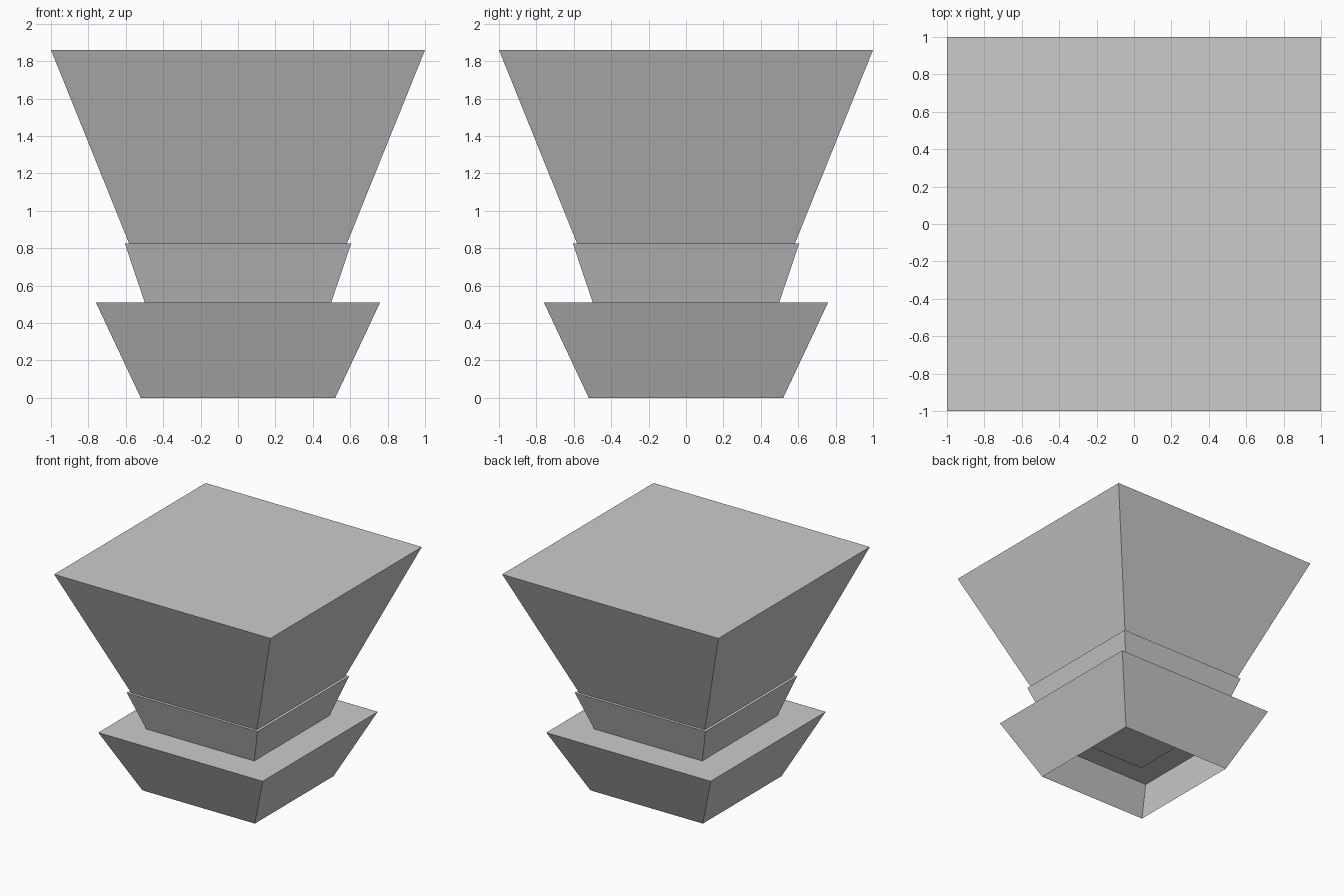
import bpy, bmesh

if "Cube" in bpy.data.objects:
    bpy.data.objects.remove(bpy.data.objects["Cube"])


def tier(name, z0, half0, z1, half1, open_bottom=False):
    """Square block that flares from half0 at z0 to half1 at z1."""
    bm = bmesh.new()
    bmesh.ops.create_cube(bm, size=2)
    for v in bm.verts:
        top = v.co.z > 0
        half = half1 if top else half0
        v.co.x *= half
        v.co.y *= half
        v.co.z = z1 if top else z0
    if open_bottom:
        bm.normal_update()
        under = [f for f in bm.faces if f.normal.z < -0.9]
        bmesh.ops.delete(bm, geom=under, context='FACES_ONLY')
    mesh = bpy.data.meshes.new(name)
    bm.to_mesh(mesh)
    bm.free()
    obj = bpy.data.objects.new(name, mesh)
    bpy.context.collection.objects.link(obj)
    return obj


# Hollow foot, open underneath
tier("base_tier", 0.0, 0.52, 0.51, 0.76, open_bottom=True)
# Collar, sunk slightly into the foot
tier("middle_collar", 0.425, 0.47, 0.825, 0.605)
# Large flared head, sunk slightly into the collar
tier("top_block", 0.77, 0.56, 1.86, 1.0)
